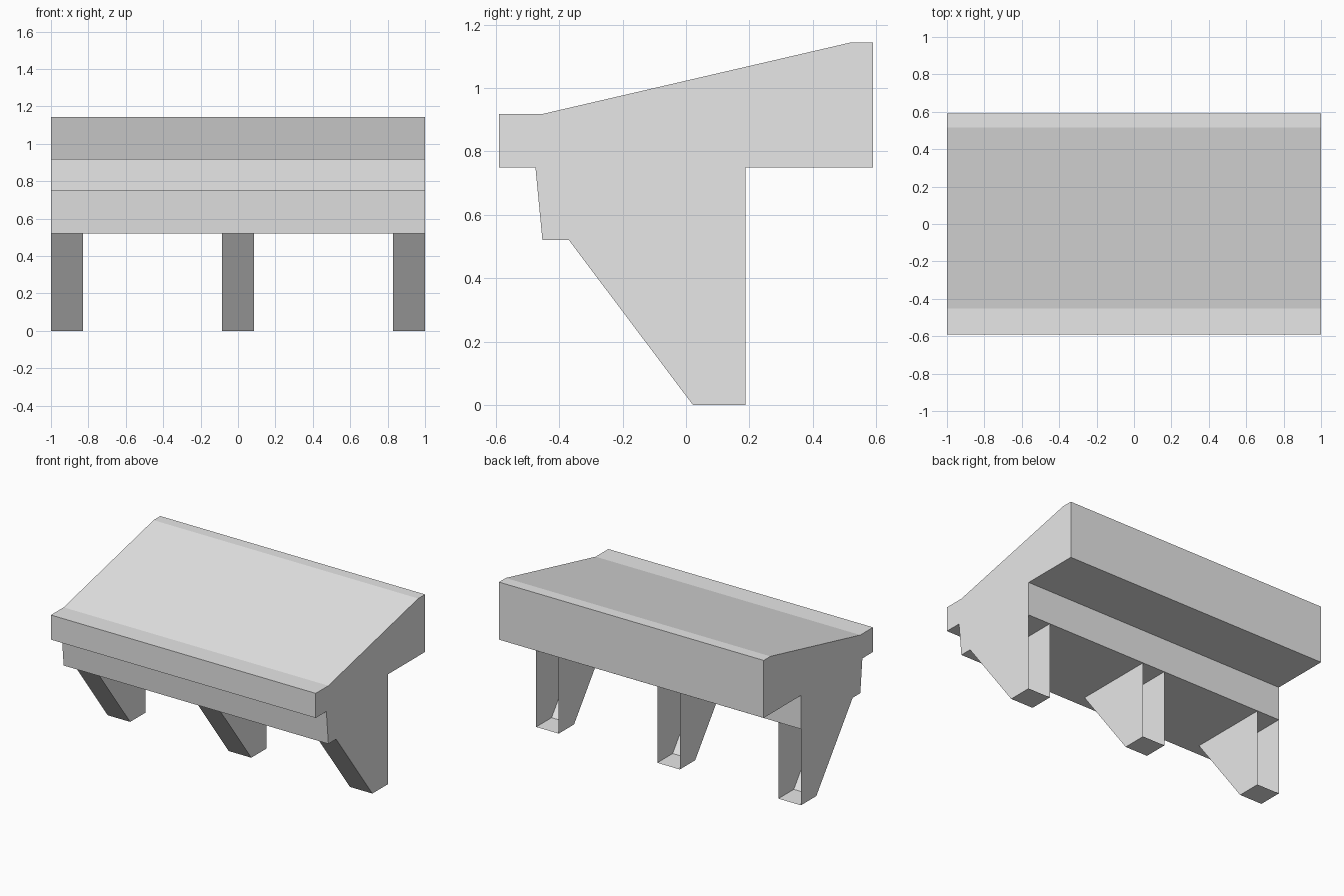
import bpy
import bmesh

cube = bpy.data.objects.get("Cube")
if cube:
    bpy.data.objects.remove(cube, do_unlink=True)

# Single plain grey finish
grey = bpy.data.materials.new("plain_grey")
grey.use_nodes = True
grey.diffuse_color = (0.8, 0.8, 0.8, 1)
grey.node_tree.nodes["Principled BSDF"].inputs["Base Color"].default_value = (0.8, 0.8, 0.8, 1)


def extrude_profile(name, profile, x_min, x_max, open_sides=()):
    """Extrude a (y, z) outline along x; open_sides lists outline edges left without a face."""
    bm = bmesh.new()
    near = [bm.verts.new((x_min, y, z)) for y, z in profile]
    far = [bm.verts.new((x_max, y, z)) for y, z in profile]
    bm.faces.new(near)
    bm.faces.new(far[::-1])
    count = len(profile)
    for i in range(count):
        if i not in open_sides:
            j = (i + 1) % count
            bm.faces.new((near[j], near[i], far[i], far[j]))
    bmesh.ops.recalc_face_normals(bm, faces=bm.faces)
    mesh = bpy.data.meshes.new(name)
    bm.to_mesh(mesh)
    bm.free()
    mesh.materials.append(grey)
    obj = bpy.data.objects.new(name, mesh)
    bpy.context.collection.objects.link(obj)
    return obj


# Sloped top slab with the stepped beam beneath it
body_profile = [
    (-0.59, 0.75), (-0.59, 0.918), (-0.453, 0.918), (0.517, 1.143), (0.59, 1.143),
    (0.59, 0.75), (0.188, 0.75), (0.188, 0.521), (-0.453, 0.521), (-0.475, 0.75),
]
extrude_profile("sloped_top_and_beam", body_profile, -1, 1)

# Tapered support brackets: hollow, open at the back and closed above by the beam
bracket_profile = [(-0.37, 0.521), (0.022, 0), (0.188, 0), (0.188, 0.521)]
width = 0.17
for side, centre in (("right", -1 + width / 2), ("middle", 0), ("left", 1 - width / 2)):
    extrude_profile(side + "_bracket", bracket_profile,
                    centre - width / 2, centre + width / 2, open_sides=(2, 3))
